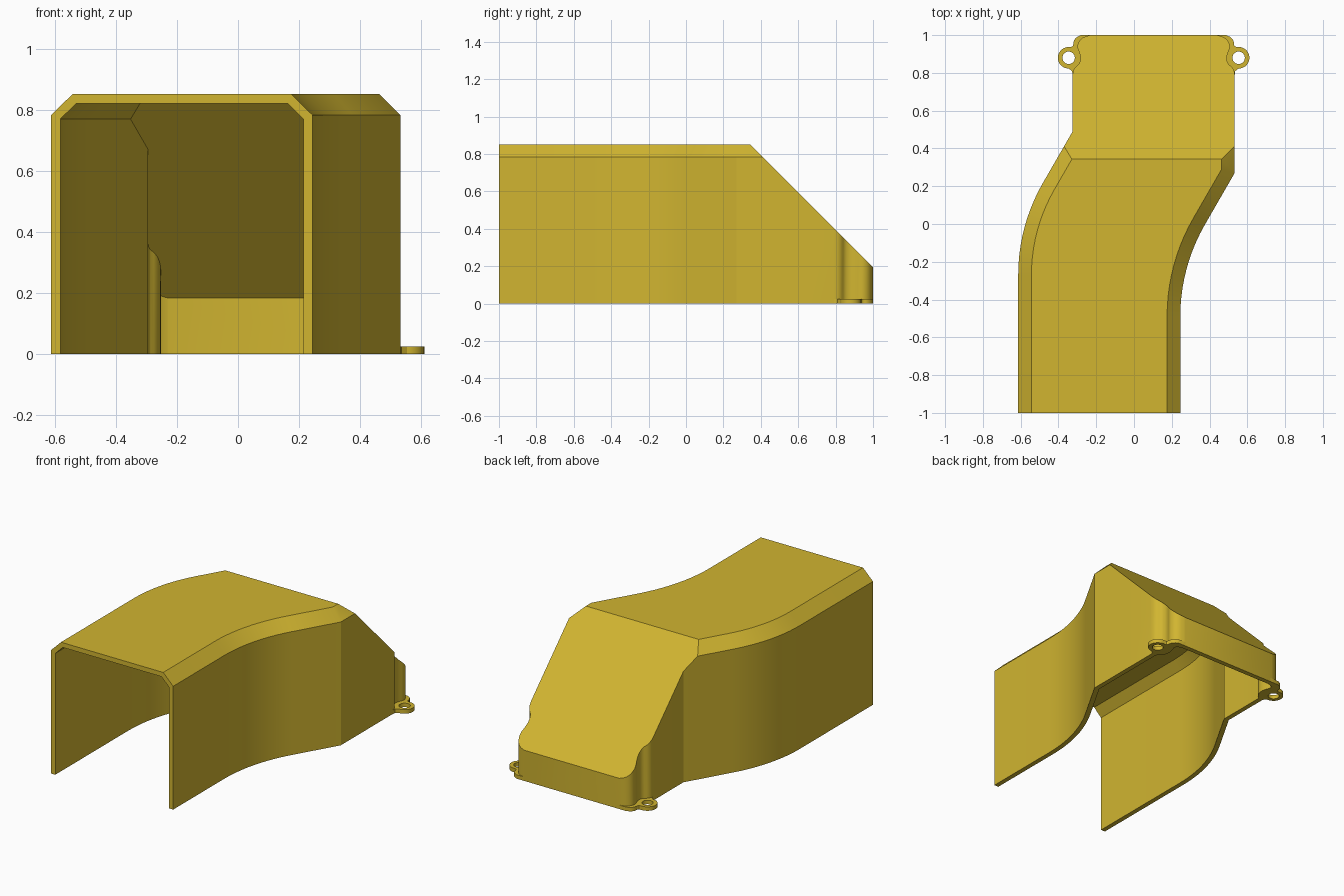
import bpy, bmesh, math
from mathutils import Vector

if "Cube" in bpy.data.objects:
    bpy.data.objects.remove(bpy.data.objects["Cube"], do_unlink=True)

WALL = 0.03
MID = 0.104          # centre line of the rear section
HALF = 0.429         # half width of the rear section
SHIFT = Vector((-0.858, 0.22))   # right side path to left side path

yellow = bpy.data.materials.new("warm yellow plastic")
yellow.use_nodes = True
colour = (0.638, 0.462, 0.03, 1)
yellow.diffuse_color = colour
yellow.node_tree.nodes["Principled BSDF"].inputs["Base Color"].default_value = colour


def make_object(name, bm):
    bmesh.ops.recalc_face_normals(bm, faces=bm.faces)
    mesh = bpy.data.meshes.new(name)
    bm.to_mesh(mesh)
    bm.free()
    mesh.materials.append(yellow)
    obj = bpy.data.objects.new(name, mesh)
    bpy.context.collection.objects.link(obj)
    return obj


def round_path(pts):
    """One corner cutting pass that keeps the end points."""
    out = [pts[0]]
    for a, b in zip(pts, pts[1:]):
        out += [a.lerp(b, 0.25), a.lerp(b, 0.75)]
    return out + [pts[-1]]


def inset(pts, d, y_limit=9):
    """Mitred inset of a closed outline; front end and far rear stay put."""
    out = []
    for i, p in enumerate(pts):
        a = (p - pts[i - 1]).normalized()
        b = (pts[(i + 1) % len(pts)] - p).normalized()
        n, m = Vector((-a.y, a.x)), Vector((-b.y, b.x))
        q = p + (n + m) * d / (1 + n.dot(m))
        if p.y < -0.9:
            q.y = p.y
        out.append(p.copy() if p.y > y_limit else q)
    return out


def duct_solid(name, pts, z_low, z_shoulder, z_top, chamfer, slope):
    """Prism with chamfered top edges, cut by the 45 degree rear slope."""
    bm = bmesh.new()
    rings = []
    for ring, z in ((pts, z_low), (pts, z_shoulder), (inset(pts, chamfer, 0.7), z_top)):
        rings.append([bm.verts.new((p.x, p.y, z)) for p in ring])
    count = len(pts)
    for low, high in zip(rings, rings[1:]):
        for i in range(count):
            j = (i + 1) % count
            bm.faces.new((low[i], low[j], high[j], high[i]))
    bm.faces.new(rings[0][::-1])
    bm.faces.new(rings[-1])
    bmesh.ops.bisect_plane(bm, geom=bm.verts[:] + bm.edges[:] + bm.faces[:], dist=1e-5,
                           plane_co=(0, slope, 0), plane_no=(0, 1, 1), clear_outer=True)
    bmesh.ops.holes_fill(bm, edges=[e for e in bm.edges if e.is_boundary], sides=0)
    return make_object(name, bm)


# Plan outline: offset bend on the sides, screw recesses at the rear corners
radius, steps = 0.974, 10
bend = [Vector((0.245 + radius * (1 - math.cos(t)), -0.49 + radius * math.sin(t)))
        for t in (math.radians(30) * i / steps for i in range(steps + 1))]
bend.append(Vector((MID + HALF, 0.27)))
recess = round_path([Vector(p) for p in (
    (0.429, 0.79), (0.427, 0.81), (0.416, 0.83), (0.396, 0.845), (0.388, 0.865),
    (0.387, 0.885), (0.394, 0.91), (0.403, 0.93), (0.403, 0.95), (0.393, 0.972),
    (0.371, 0.99), (0.336, 1.0))])

right = [Vector((0.245, -1))] + bend + [Vector((MID + HALF, 0.6))]
right += [Vector((MID + p.x, p.y)) for p in recess]
left = [Vector((-0.613, -1))] + [p + SHIFT for p in bend] + [Vector((MID - HALF, 0.6))]
left += [Vector((MID - p.x, p.y)) for p in recess]
outline = right + left[::-1]

# Hollow cover: outer solid minus the inner solid, open at front and bottom
cover = duct_solid("duct_cover", outline, 0, 0.783, 0.852, 0.07, 1.195)
inner = inset(outline, WALL)
for p in inner:
    if p.y < -0.9:
        p.y = -1.2
cavity = duct_solid("cavity_cutter", inner, -0.2, 0.77, 0.822, 0.053,
                    1.195 - WALL * math.sqrt(2))
cavity.hide_render = True
cut = cover.modifiers.new("hollow", "BOOLEAN")
cut.operation = "DIFFERENCE"
cut.solver = "EXACT"
cut.object = cavity
bpy.context.view_layer.objects.active = cover
bpy.ops.object.modifier_apply(modifier=cut.name)
bpy.data.objects.remove(cavity, do_unlink=True)


def screw_ear(name, side):
    """Flat mounting tab with a round hole beside a rear corner."""
    centre = Vector((0.45, 0.88))

    def arc(r, start, end, n):
        angles = (math.radians(start + (end - start) * i / n) for i in range(n + 1))
        return [centre + Vector((math.cos(t), math.sin(t))) * r for t in angles]

    rim = [Vector(p) for p in ((0.429, 0.79), (0.432, 0.81))]
    rim += arc(0.057, -90, 95, 20)
    rim += round_path([Vector(p) for p in (
        (0.432, 0.939), (0.425, 0.947), (0.425, 0.965), (0.412, 0.987), (0.385, 1.0))])
    rim += [Vector((p.x - 0.012, p.y)) for p in recess[::-1]]
    bm = bmesh.new()
    for loop in (rim, arc(0.033, 0, 345, 23)):
        verts = [bm.verts.new((MID + side * p.x, p.y, 0)) for p in loop]
        for i, v in enumerate(verts):
            bm.edges.new((verts[i - 1], v))
    bmesh.ops.triangle_fill(bm, use_beauty=True, edges=bm.edges[:], normal=(0, 0, 1))
    top = bmesh.ops.extrude_face_region(bm, geom=bm.faces[:])["geom"]
    bmesh.ops.translate(bm, vec=(0, 0, 0.025),
                        verts=[g for g in top if isinstance(g, bmesh.types.BMVert)])
    return make_object(name, bm)


parts = [cover, screw_ear("left_screw_ear", 1), screw_ear("right_screw_ear", -1)]

# Smooth the curved walls, keep the creases
bpy.ops.object.select_all(action="DESELECT")
for part in parts:
    part.select_set(True)
bpy.ops.object.shade_smooth_by_angle(angle=math.radians(28))
